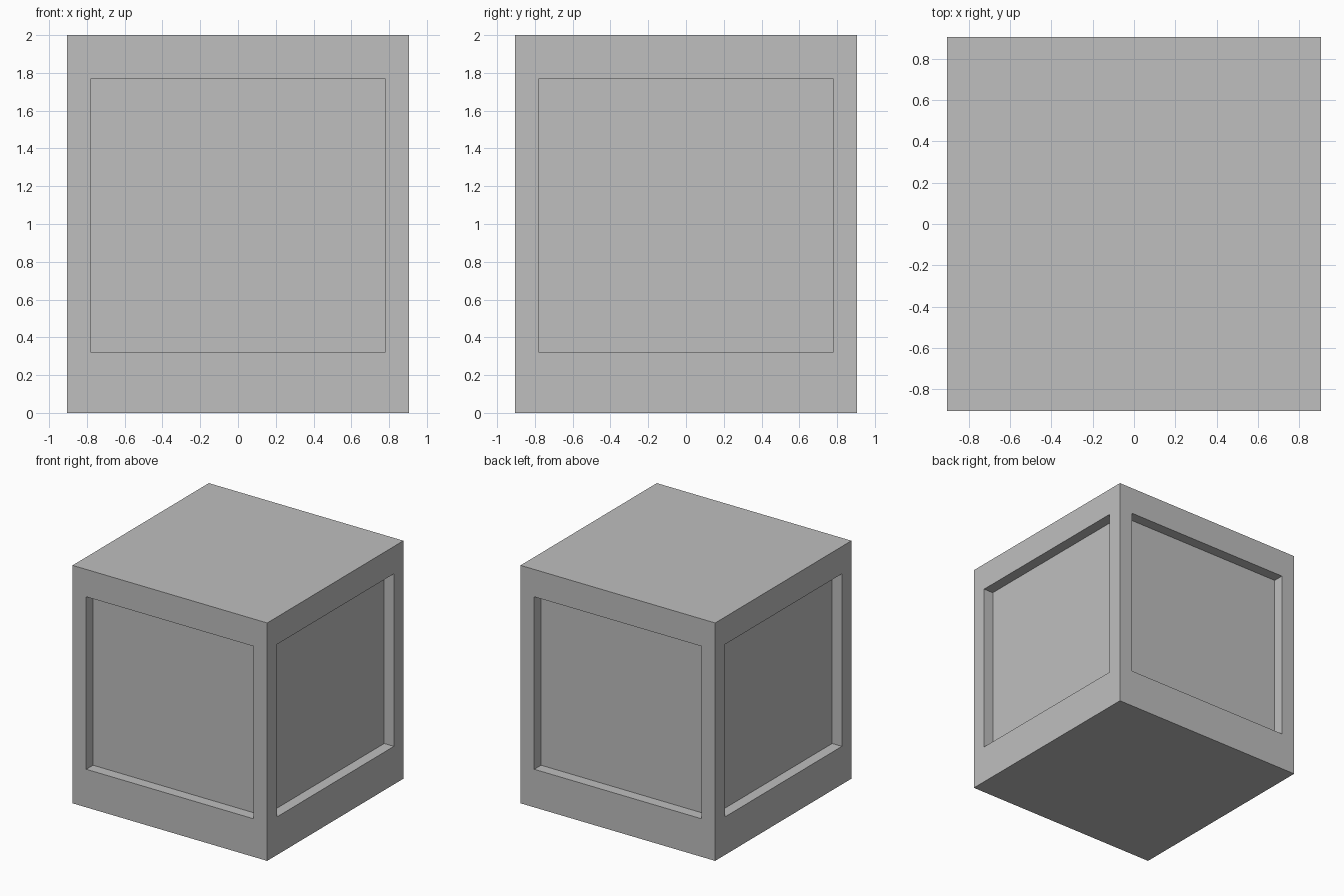
import bpy
import bmesh
from mathutils import Matrix

WIDTH, HEIGHT = 1.81, 2.0
MARGIN, DEPTH = 0.18, 0.09
PANEL_BOTTOM, PANEL_TOP = 0.32, 1.77

default_cube = bpy.data.objects.get("Cube")
if default_cube:
    bpy.data.objects.remove(default_cube, do_unlink=True)

# Plain grey
grey = bpy.data.materials.new("plain_grey")
grey.use_nodes = True
color = (0.52, 0.52, 0.52, 1)
grey.diffuse_color = color
for node in grey.node_tree.nodes:
    if node.type == 'BSDF_PRINCIPLED':
        node.inputs["Base Color"].default_value = color

# Solid block standing on the ground
bm = bmesh.new()
bmesh.ops.create_cube(bm, size=1, matrix=Matrix.Translation((0, 0, HEIGHT / 2))
                      @ Matrix.Diagonal((WIDTH, WIDTH, HEIGHT, 1)))
bm.normal_update()

# Panel outlines on the four sides
panels = [f for f in bm.faces if abs(f.normal.z) < 0.5]
bmesh.ops.inset_individual(bm, faces=panels, thickness=MARGIN)
for face in panels:
    for v in face.verts:
        v.co.z = PANEL_TOP if v.co.z > HEIGHT / 2 else PANEL_BOTTOM

# Push each panel straight in, leaving square-edged recess walls
recessed = bmesh.ops.extrude_discrete_faces(bm, faces=panels)["faces"]
for face in recessed:
    face.normal_update()
    bmesh.ops.translate(bm, verts=face.verts, vec=face.normal * -DEPTH)
bmesh.ops.recalc_face_normals(bm, faces=bm.faces)

mesh = bpy.data.meshes.new("panelled_block")
bm.to_mesh(mesh)
bm.free()
mesh.materials.append(grey)
block = bpy.data.objects.new("panelled_block", mesh)
bpy.context.collection.objects.link(block)
